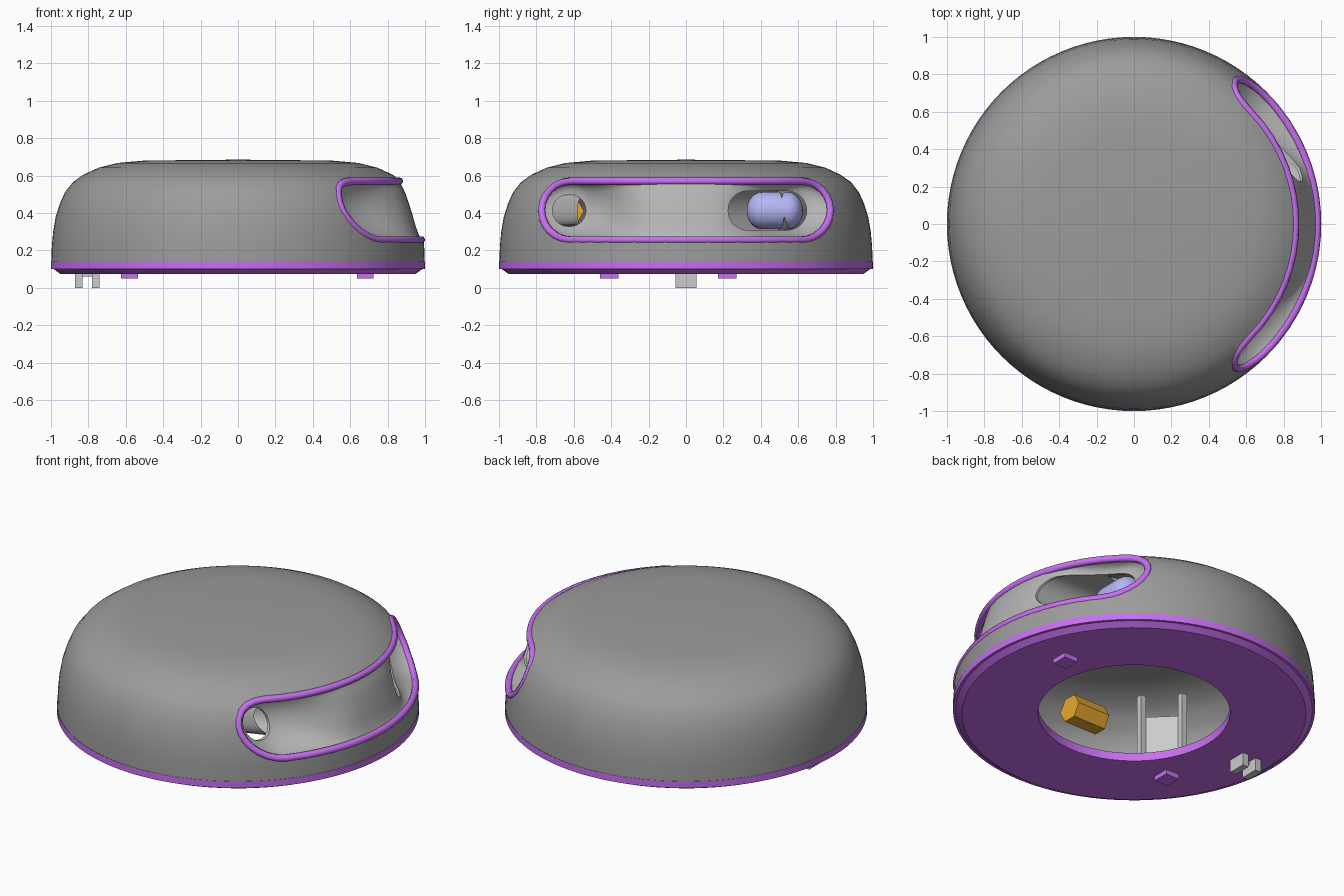
import bpy, bmesh, math
from mathutils import Vector

if "Cube" in bpy.data.objects:
    bpy.data.objects.remove(bpy.data.objects["Cube"])

SPINE, SLOT_Z, SLOT_R = 0.625, 0.413, 0.157
OUTER = [(.998, .138), (.995, .22), (.988, .3), (.974, .38), (.952, .45), (.925, .51),
         (.882, .565), (.825, .605), (.745, .642), (.645, .667), (.5, .68), (0, .685)]


def material(name, rgb):
    m = bpy.data.materials.new(name)
    m.diffuse_color = (*rgb, 1)
    m.use_nodes = True
    m.node_tree.nodes["Principled BSDF"].inputs["Base Color"].default_value = m.diffuse_color
    return m


PURPLE = material("purple", (.58, .16, .88))
ORANGE = material("orange", (.8, .4, .03))
BLUE = material("blue", (.47, .47, .93))
DARK = material("dark_grey", (.33, .33, .33))
MID = material("mid_grey", (.46, .46, .46))


def finish(name, bm, mat=None, smooth=True):
    bmesh.ops.remove_doubles(bm, verts=bm.verts, dist=1e-5)
    bmesh.ops.recalc_face_normals(bm, faces=bm.faces)
    me = bpy.data.meshes.new(name)
    bm.to_mesh(me)
    bm.free()
    ob = bpy.data.objects.new(name, me)
    bpy.context.collection.objects.link(ob)
    if mat:
        me.materials.append(mat)
    if smooth:
        shade(ob)
    return ob


def activate(ob):
    bpy.ops.object.select_all(action='DESELECT')
    ob.select_set(True)
    bpy.context.view_layer.objects.active = ob


def shade(ob):
    activate(ob)
    bpy.ops.object.shade_smooth_by_angle(angle=math.radians(35))


def lathe(name, profile, mat=None, steps=96):
    bm = bmesh.new()
    vs = [bm.verts.new((r, 0, z)) for r, z in profile]
    es = [bm.edges.new(p) for p in zip(vs, vs[1:])]
    if profile[0][0] > 0 and profile[-1][0] > 0:
        es.append(bm.edges.new((vs[-1], vs[0])))
    bmesh.ops.spin(bm, geom=vs + es, axis=(0, 0, 1), cent=(0, 0, 0),
                   angle=2 * math.pi, steps=steps)
    return finish(name, bm, mat)


def box(name, centre, size, mat=None):
    bm = bmesh.new()
    bmesh.ops.create_cube(bm, size=1)
    bmesh.ops.scale(bm, vec=size, verts=bm.verts)
    bmesh.ops.translate(bm, vec=centre, verts=bm.verts)
    return finish(name, bm, mat, False)


def stadium(y0, y1, z, r, ends=12, straight=16):
    # closed outline in the y-z plane
    pts = []
    for sign, a, b in ((1, y0, y1), (-1, y1, y0)):
        pts += [(a + (b - a) * i / straight, z - sign * r) for i in range(straight)]
        pts += [(b + sign * r * math.sin(math.pi * i / ends),
                 z - sign * r * math.cos(math.pi * i / ends)) for i in range(ends)]
    return pts


def bridge(bm, a, b):
    for i in range(len(a)):
        bm.faces.new((a[i - 1], a[i], b[i], b[i - 1]))


def cut(target, outline, x0, x1):
    bm = bmesh.new()
    a, b = [[bm.verts.new((x, y, z)) for y, z in outline] for x in (x0, x1)]
    bm.faces.new(a)
    bm.faces.new(b)
    bridge(bm, a, b)
    cutter = finish("cutter", bm, None, False)
    cutter.hide_render = True
    activate(target)
    mod = target.modifiers.new("cut", 'BOOLEAN')
    mod.operation, mod.object, mod.solver = 'DIFFERENCE', cutter, 'EXACT'
    bpy.ops.object.modifier_apply(modifier=mod.name)
    bpy.data.objects.remove(cutter)


def shell_radius(z):
    for (r0, z0), (r1, z1) in zip(OUTER, OUTER[1:]):
        if z <= z1:
            return r0 + (r1 - r0) * (z - z0) / (z1 - z0)


def on_shell(y, z, depth=0):
    r = shell_radius(z)
    p = Vector((math.sqrt(r * r - y * y), y, 0))
    p *= (r - depth) / r
    return Vector((p.x, p.y, z))


def tray_depth(y):
    t = min(max((abs(y) - .2) / .4, 0), 1)
    return .035 + .14 * t * t * (3 - 2 * t)


# Domed shell with a wall thickness and a wide side slot
inner = [(max(r - .035, 0), z - (.03 if z > .5 else 0)) for r, z in reversed(OUTER)]
shell = lathe("dome_shell", OUTER + inner + [OUTER[0]], DARK, 112)
cut(shell, stadium(-SPINE, SPINE, SLOT_Z, SLOT_R), .3, 1.3)
shade(shell)

# Recessed tray behind the slot, deeper towards both ends
bm = bmesh.new()
rows, LEVELS = [], 8
for k in range(LEVELS + 1):
    u = k / LEVELS * math.pi / 2
    rows.append([bm.verts.new(on_shell(y, z, .01 + tray_depth(y) * math.sin(u)))
                 for y, z in stadium(-SPINE, SPINE, SLOT_Z, SLOT_R * math.cos(u))])
for a, b in zip(rows, rows[1:]):
    bridge(bm, a, b)
tray = finish("slot_tray", bm, MID, False)
activate(tray)
sol = tray.modifiers.new("thickness", 'SOLIDIFY')
sol.thickness, sol.offset = .012, 0
bpy.ops.object.modifier_apply(modifier=sol.name)
HOLES = {"small": (-.63, -.62, .085), "large": (.33, .54, .105)}
for y0, y1, r in HOLES.values():
    cut(tray, stadium(y0, y1, SLOT_Z, r), .2, .95)
shade(tray)

# Tunnels leading inwards from the two tray holes
for name, (y0, y1, r) in HOLES.items():
    bm = bmesh.new()
    outline = stadium(y0, y1, SLOT_Z, r + .004)
    front = [bm.verts.new(on_shell(y, z, .01 + tray_depth(y) * math.sqrt(
        1 - min(abs(z - SLOT_Z) / SLOT_R, 1) ** 2))) for y, z in outline]
    back = [bm.verts.new((.33, y, z)) for y, z in outline]
    bridge(bm, front, back)
    finish(name + "_tunnel", bm, MID)

# Purple trim around the slot
cu = bpy.data.curves.new("slot_trim", 'CURVE')
cu.dimensions, cu.bevel_depth, cu.bevel_resolution = '3D', .021, 1
loop = stadium(-SPINE, SPINE, SLOT_Z, SLOT_R)
sp = cu.splines.new('POLY')
sp.points.add(len(loop) - 1)
for p, (y, z) in zip(sp.points, loop):
    p.co = (*on_shell(y, z, .012), 1)
sp.use_cyclic_u = True
cu.materials.append(PURPLE)
bpy.context.collection.objects.link(bpy.data.objects.new("slot_trim", cu))

# Purple base ring with small pegs
lathe("base_ring", [(.53, .08), (.95, .075), (.985, .1), (1.0, .1), (1.0, .14), (.53, .13)], PURPLE)
for i, (x, y) in enumerate(((.68, .22), (-.58, -.41))):
    box(f"base_peg_{i}", (x, y, .075), (.09, .1, .05), PURPLE)

# Grey clip below the base
for x in (-.85, -.76):
    box("clip_leg", (x, 0, .05), (.04, .11, .1))
box("clip_bridge", (-.805, -.02, .075), (.06, .05, .03))

# Inner bracket: two posts joined by a plate
for x, y in ((-.44, -.46), (-.6, -.3)):
    box("bracket_post", (x, y, .34), (.035, .035, .42))
plate = box("bracket_plate", (0, 0, 0), (.22, .02, .28))
plate.location = (-.53, -.39, .28)
plate.rotation_euler.z = math.radians(135)

# Orange hexagonal rod seen through the small tray hole
bm = bmesh.new()
bmesh.ops.create_cone(bm, cap_ends=True, segments=6, radius1=.08, radius2=.08, depth=.22)
hexrod = finish("hex_rod", bm, ORANGE, False)
hexrod.location = (-.17, -.625, .41)
hexrod.rotation_euler.y = math.radians(90)

# Blue capsule inside the large tunnel
ring = [(.1 * math.cos(a * math.pi / 12), .07 + .08 * math.sin(a * math.pi / 12)) for a in range(6)]
capsule = lathe("capsule", [(0, -.15)] + [(r, -z) for r, z in reversed(ring)] + ring + [(0, .15)], BLUE, 24)
capsule.rotation_euler.x = math.radians(90)
capsule.location = (.5, .475, SLOT_Z)
